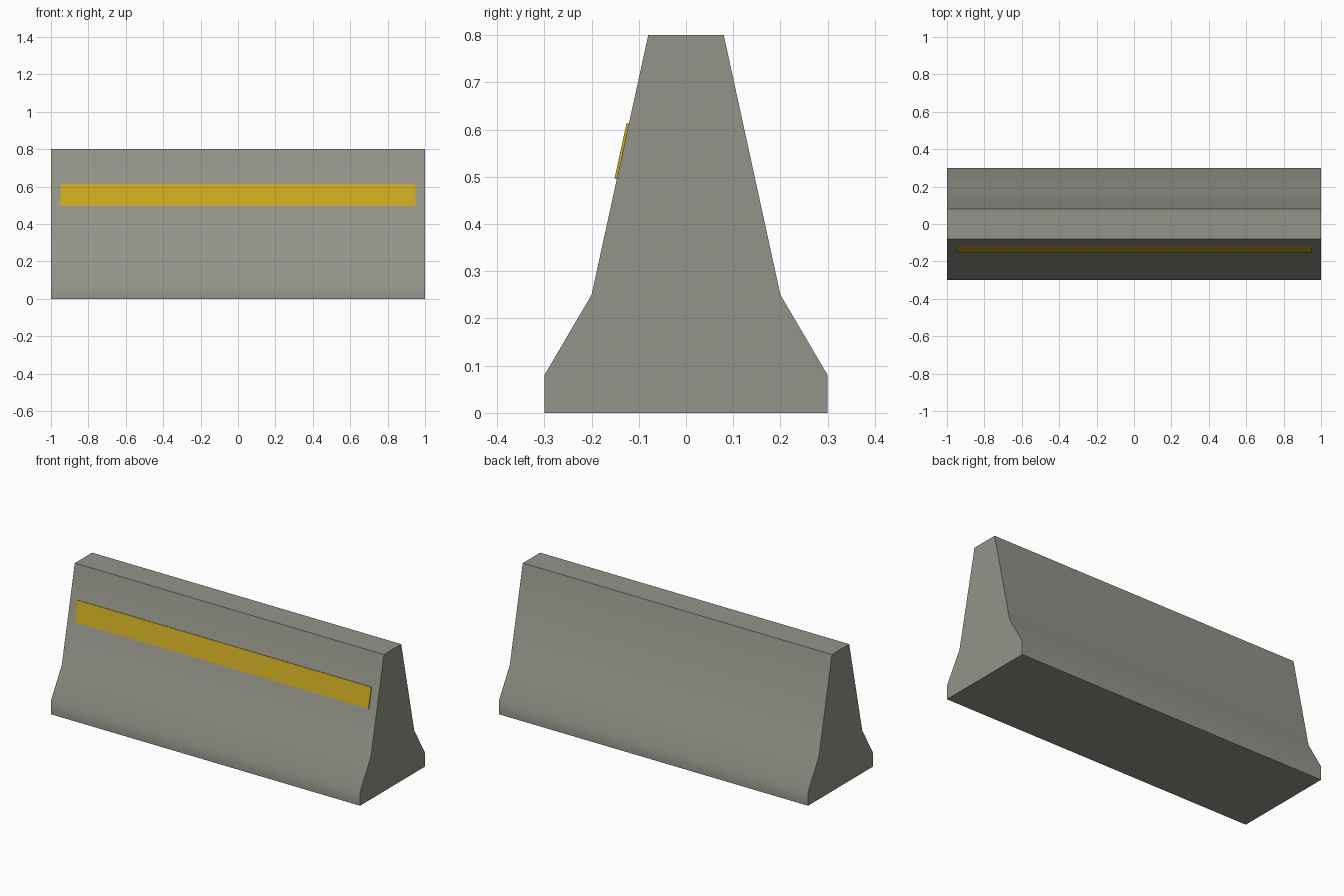
import bpy
import math
from mathutils import Vector

cube = bpy.data.objects.get("Cube")
if cube:
    bpy.data.objects.remove(cube, do_unlink=True)


def make_material(name, rgb):
    mat = bpy.data.materials.new(name)
    mat.use_nodes = True
    color = (*rgb, 1.0)
    mat.diffuse_color = color
    mat.node_tree.nodes["Principled BSDF"].inputs["Base Color"].default_value = color
    return mat


def extrude_profile(name, profile, half_length, mat):
    """Sweep a counter-clockwise (y, z) outline along x and cap both ends."""
    n = len(profile)
    verts = [(x, y, z) for x in (-half_length, half_length) for y, z in profile]
    faces = [(i, (i + 1) % n, n + (i + 1) % n, n + i) for i in range(n)]
    faces = [tuple(reversed(f)) for f in faces]
    faces += [tuple(reversed(range(n))), tuple(range(n, 2 * n))]
    faces[:n] = [tuple(reversed(f)) for f in faces[:n]]
    mesh = bpy.data.meshes.new(name)
    mesh.from_pydata(verts, [], faces)
    mesh.materials.append(mat)
    obj = bpy.data.objects.new(name, mesh)
    bpy.context.collection.objects.link(obj)
    return obj


concrete = make_material("concrete grey", (0.30, 0.295, 0.255))
yellow = make_material("stripe yellow", (0.60, 0.40, 0.015))

# Barrier body: mirrored half outline, wide foot, sloped toe, tapered wall
half = [(0.30, 0.0), (0.30, 0.08), (0.20, 0.25), (0.08, 0.80)]
outline = half + [(-y, z) for y, z in reversed(half)]
body = extrude_profile("barrier_body", outline, 1.0, concrete)

# Soft creases on the long sides, sharp top and ends
bpy.ops.object.select_all(action="DESELECT")
body.select_set(True)
bpy.context.view_layer.objects.active = body
bpy.ops.object.shade_smooth_by_angle(angle=math.radians(40))

# Reflective stripe: thin plate lying on the tapered front wall
toe, top = Vector((-0.20, 0.25)), Vector((-0.08, 0.80))
along = (top - toe).normalized()
outward = Vector((-along.y, along.x))
low = toe + along * 0.251
high = low + along * 0.12
stripe_outline = [low + outward * 0.005, low - outward * 0.002,
                  high - outward * 0.002, high + outward * 0.005]
extrude_profile("front_stripe", [tuple(p) for p in stripe_outline], 0.95, yellow)
